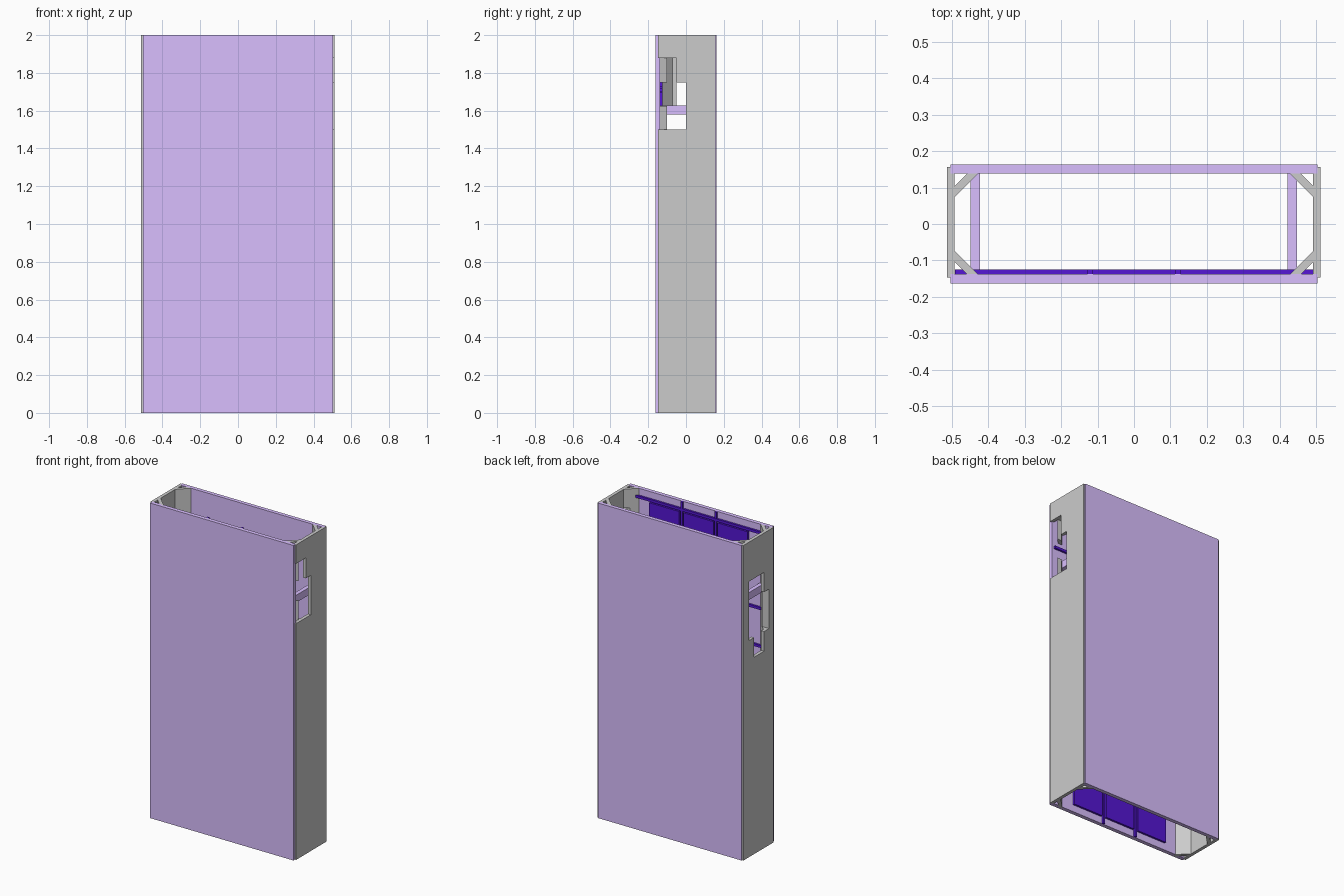
import bpy, bmesh, math

if "Cube" in bpy.data.objects:
    bpy.data.objects.remove(bpy.data.objects["Cube"])


def material(name, rgb):
    m = bpy.data.materials.new(name)
    m.diffuse_color = (*rgb, 1)
    m.use_nodes = True
    m.node_tree.nodes["Principled BSDF"].inputs["Base Color"].default_value = m.diffuse_color
    return m


LILAC = material("lilac", (0.70, 0.52, 1.0))
VIOLET = material("violet", (0.09, 0.008, 0.66))


def add(name, bm, mat=None):
    me = bpy.data.meshes.new(name)
    bmesh.ops.recalc_face_normals(bm, faces=bm.faces)
    bm.to_mesh(me)
    bm.free()
    ob = bpy.data.objects.new(name, me)
    bpy.context.collection.objects.link(ob)
    if mat:
        me.materials.append(mat)
    return ob


def box(name, x, y, z, mat=None):
    """Box from (min, max) ranges."""
    bm = bmesh.new()
    bmesh.ops.create_cube(bm, size=1)
    for v in bm.verts:
        for i, (a, b) in enumerate((x, y, z)):
            v.co[i] = a if v.co[i] < 0 else b
    return add(name, bm, mat)


def cutter(name, profile, x0, x1):
    """Side-view (y, z) profile extruded along x."""
    bm = bmesh.new()
    f = bm.faces.new([bm.verts.new((x0, y, z)) for y, z in profile])
    ext = bmesh.ops.extrude_face_region(bm, geom=[f])
    for v in ext["geom"]:
        if isinstance(v, bmesh.types.BMVert):
            v.co.x = x1
    ob = add(name, bm)
    ob.hide_render = True
    return ob


def cut(ob, tool):
    m = ob.modifiers.new("opening", 'BOOLEAN')
    m.operation = 'DIFFERENCE'
    m.solver = 'EXACT'
    m.object = tool
    bpy.context.view_layer.objects.active = ob
    bpy.ops.object.modifier_apply(modifier=m.name)


# Front and back panels
box("front_panel", (-0.503, 0.503), (-0.1625, -0.137), (0, 2), LILAC)
box("back_panel", (-0.503, 0.503), (0.138, 0.1625), (0, 2), LILAC)

# Side panels
left = box("left_panel", (-0.513, -0.492), (-0.147, 0.156), (0, 2))
right = box("right_panel", (0.49, 0.511), (-0.147, 0.156), (0, 2))

# Diagonal corner braces
braces = {}
for sx, xn in ((-1, "left"), (1, "right")):
    for sy, yn in ((-1, "front"), (1, "back")):
        ob = box(f"brace_{yn}_{xn}", (-0.052, 0.052), (-0.0108, 0.0108), (0, 2))
        ob.location = (sx * 0.465, sy * 0.115, 0)
        ob.rotation_euler.z = -sx * sy * math.pi / 4
        braces[xn, yn] = ob
bpy.context.view_layer.update()

# Stepped openings in the side panels and the braces behind them
left_profile = [(0.1, 1.75), (-0.05, 1.75), (-0.05, 1.625), (-0.1, 1.625),
                (-0.1, 1.375), (-0.05, 1.375), (-0.05, 1.25), (0.05, 1.25),
                (0.05, 1.375), (0.1, 1.375)]
right_profile = [(-0.2, 1.5), (0, 1.5), (0, 1.75), (-0.05, 1.75),
                 (-0.05, 1.88), (-0.2, 1.88)]
brace_profile = [(-0.1, 1.5), (0, 1.5), (0, 1.75), (-0.05, 1.75), (-0.05, 1.88),
                 (-0.1, 1.88), (-0.1, 1.75), (-0.2, 1.75), (-0.2, 1.625), (-0.1, 1.625)]
tools = [cutter("left_cutter", left_profile, -0.6, -0.4),
         cutter("right_cutter", right_profile, 0.4, 0.6),
         cutter("brace_cutter", brace_profile, 0.4, 0.6)]
bpy.context.view_layer.update()
cut(left, tools[0])
cut(braces["left", "front"], tools[0])
cut(braces["left", "back"], tools[0])
cut(right, tools[1])
cut(braces["right", "front"], tools[2])
for t in tools:
    bpy.data.objects.remove(t)

# Cross bars joining front to back
box("cross_bar_left", (-0.448, -0.422), (-0.137, 0.138), (1.58, 1.627), LILAC)
box("cross_bar_right", (0.42, 0.446), (-0.137, 0.138), (1.58, 1.627), LILAC)

# Lattice of thin bars with tiles, on the inside of the front panel
Y = (-0.1375, -0.124)
for x in (-0.12, 0.12):
    box("lattice_upright", (x - 0.007, x + 0.007), (-0.1375, -0.125), (0, 2), VIOLET)
for row in range(8):
    z = 0.27 + 0.24 * row
    box("lattice_rail", (-0.49, 0.49), Y, (z - 0.008, z + 0.008), VIOLET)
    for x in (-0.24, 0, 0.24):
        box("tile", (x - 0.105, x + 0.105), Y, (z - 0.225, z - 0.015), VIOLET)
